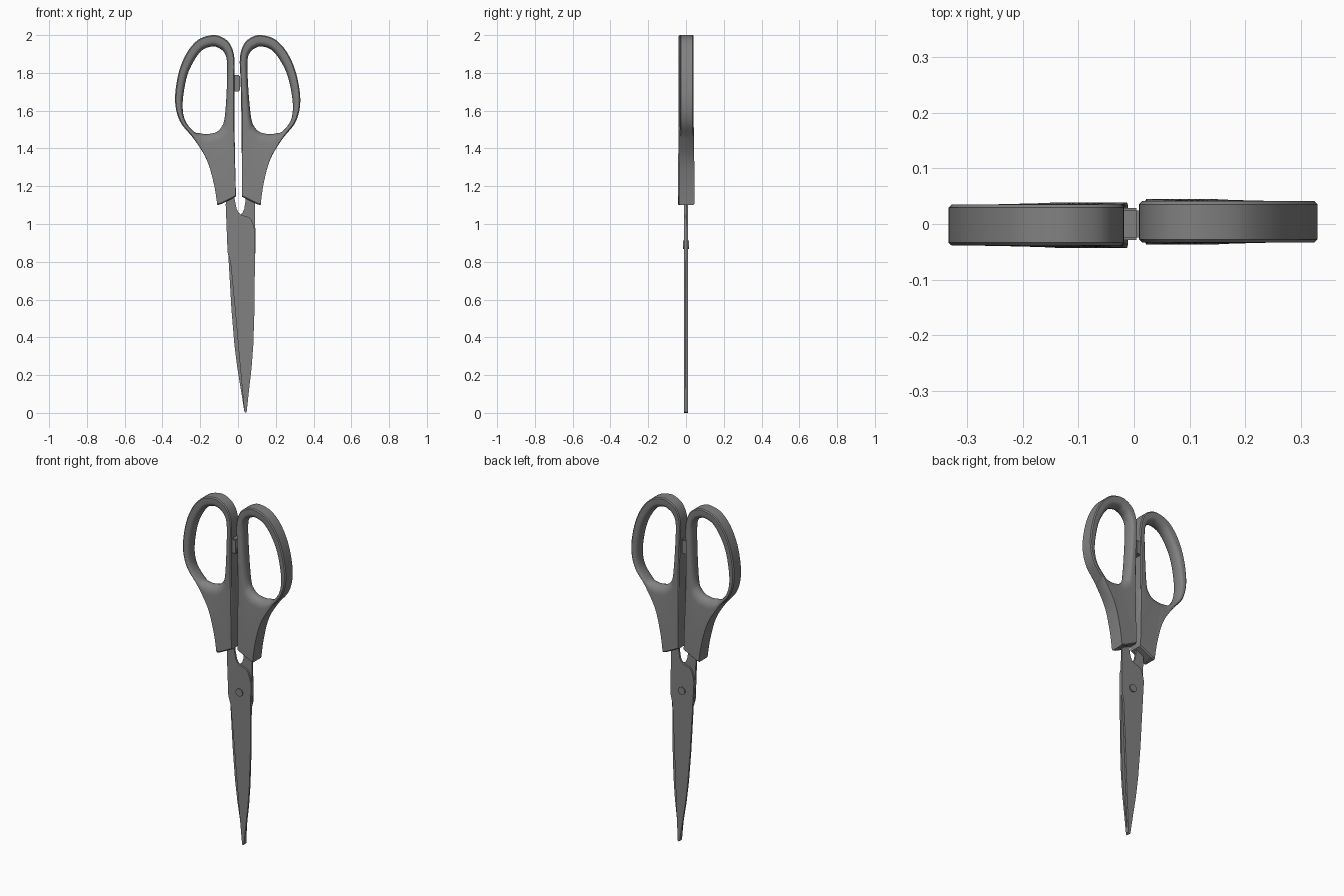
import bpy, bmesh, math
from mathutils import Vector

cube = bpy.data.objects.get("Cube")
if cube:
    bpy.data.objects.remove(cube, do_unlink=True)

grey = bpy.data.materials.new("plain grey")
grey.use_nodes = True
COLOUR = (0.22, 0.22, 0.22, 1)
grey.diffuse_color = COLOUR
grey.node_tree.nodes["Principled BSDF"].inputs["Base Color"].default_value = COLOUR


def finish(bm, name, angle=35):
    bmesh.ops.recalc_face_normals(bm, faces=bm.faces)
    mesh = bpy.data.meshes.new(name)
    bm.to_mesh(mesh)
    bm.free()
    mesh.materials.append(grey)
    obj = bpy.data.objects.new(name, mesh)
    bpy.context.collection.objects.link(obj)
    bpy.ops.object.select_all(action='DESELECT')
    obj.select_set(True)
    bpy.context.view_layer.objects.active = obj
    bpy.ops.object.shade_smooth_by_angle(angle=math.radians(angle))
    return obj


def smooth_loop(points, corners=(), steps=5):
    """Closed Hermite curve; listed corner points stay sharp."""
    pts = [Vector(p) for p in points]
    n = len(pts)
    tan = [Vector((0, 0)) if i in corners else (pts[(i + 1) % n] - pts[i - 1]) / 2
           for i in range(n)]
    out = []
    for i in range(n):
        j = (i + 1) % n
        for k in range(steps):
            t = k / steps
            a, b = t * t * (3 - 2 * t), t * (1 - t)
            out.append(pts[i].lerp(pts[j], a) + tan[i] * b * (1 - t) - tan[j] * b * t)
    return out


# Handle outline and finger hole, paired point by point
OUTER = [(.125, 2), (.2, 1.975), (.265, 1.9), (.31, 1.79), (.33, 1.65), (.305, 1.54),
         (.235, 1.45), (.17, 1.34), (.135, 1.21), (.12, 1.1), (.1, 1.105), (.02, 1.145),
         (.02, 1.35), (.018, 1.55), (.014, 1.75), (.01, 1.88), (.033, 1.955), (.075, 1.99)]
HOLE = [(.125, 1.94), (.18, 1.92), (.23, 1.855), (.267, 1.77), (.29, 1.64), (.28, 1.55),
        (.235, 1.49), (.2, 1.48), (.175, 1.476), (.155, 1.477), (.138, 1.48), (.115, 1.487),
        (.09, 1.51), (.07, 1.56), (.055, 1.71), (.05, 1.86), (.065, 1.91), (.092, 1.932)]


def handle(name, side, y_mid):
    bm = bmesh.new()
    rings = []
    for o, h in zip(smooth_loop(OUTER, (9, 10, 11)), smooth_loop(HOLE)):
        span = (o - h).length
        d = (o - h) / span
        fillet = min(.45 * span, .05)
        bevel = .006
        # Half section: rounded hole rim, flat face, bevelled outer edge
        half = [(fillet * (1 - math.cos(a)), math.sin(a))
                for a in (math.radians(18 * k) for k in range(6))]
        half += [(span - bevel, 1), (span, .85)]
        section = half + [(s, -f) for s, f in reversed(half[1:])]
        ring = []
        for s, f in section:
            p = h + d * s
            thick = .037 + .004 * min(max((1.5 - p.y) / .25, 0), 1)
            x = p.x
            if side < 0:
                x = -x - .002 + .025 * (1.6 - p.y)
            ring.append(bm.verts.new((x, y_mid + f * thick, p.y)))
        rings.append(ring)
    for i, ring in enumerate(rings):
        nxt = rings[(i + 1) % len(rings)]
        for j in range(len(ring)):
            k = (j + 1) % len(ring)
            bm.faces.new((ring[j], ring[k], nxt[k], nxt[j]))
    return finish(bm, name)


handle("left_handle", 1, .004)
handle("right_handle", -1, -.002)

# Blade outline as offset from the leaning centre line, and height
SPINE = [(-.032, 1.25), (-.07, 1.25), (-.0775, 1.1), (-.074, .85), (-.06, .8),
         (-.042, .55), (-.025, .28), (-.006, .005)]
EDGE = [(0, 0), (.006, .005), (.0185, .1), (.038, .24), (.05, .36), (.061, .55),
        (.068, .76), (.075, .96)]
SHOULDER = [(.068, .99), (.058, 1.02), (.046, 1.035), (.02, 1.043), (0, 1.05),
            (-.012, 1.062), (-.02, 1.08), (-.029, 1.13)]


def blade(name, side, thick=.011):
    bm = bmesh.new()
    layers = []
    for y in (0, -thick * side):
        layers.append([bm.verts.new((.04 - .025 * z + u * side, y, z))
                       for u, z in SPINE + EDGE + SHOULDER])
    for layer in layers:
        bm.faces.new(layer)
    n = len(layers[0])
    for i in range(n):
        j = (i + 1) % n
        bm.faces.new((layers[0][i], layers[0][j], layers[1][j], layers[1][i]))
    return finish(bm, name, 25)


blade("front_blade", 1)
blade("back_blade", -1)


# Pivot rivet through both blades
bm = bmesh.new()
bmesh.ops.create_cone(bm, cap_ends=True, segments=24, radius1=.022, radius2=.022, depth=.034)
rivet = finish(bm, "pivot_rivet")
rivet.rotation_euler.x = math.pi / 2
rivet.location = (.018, 0, .89)

# Stop pad between the handles
bm = bmesh.new()
bmesh.ops.create_cube(bm, size=1)
for v in bm.verts:
    v.co = (v.co.x * .035 - .008, v.co.y * .058, v.co.z * .085 + 1.745)
bmesh.ops.bevel(bm, geom=bm.edges[:], offset=.005, segments=2, affect='EDGES')
finish(bm, "stop_pad")
